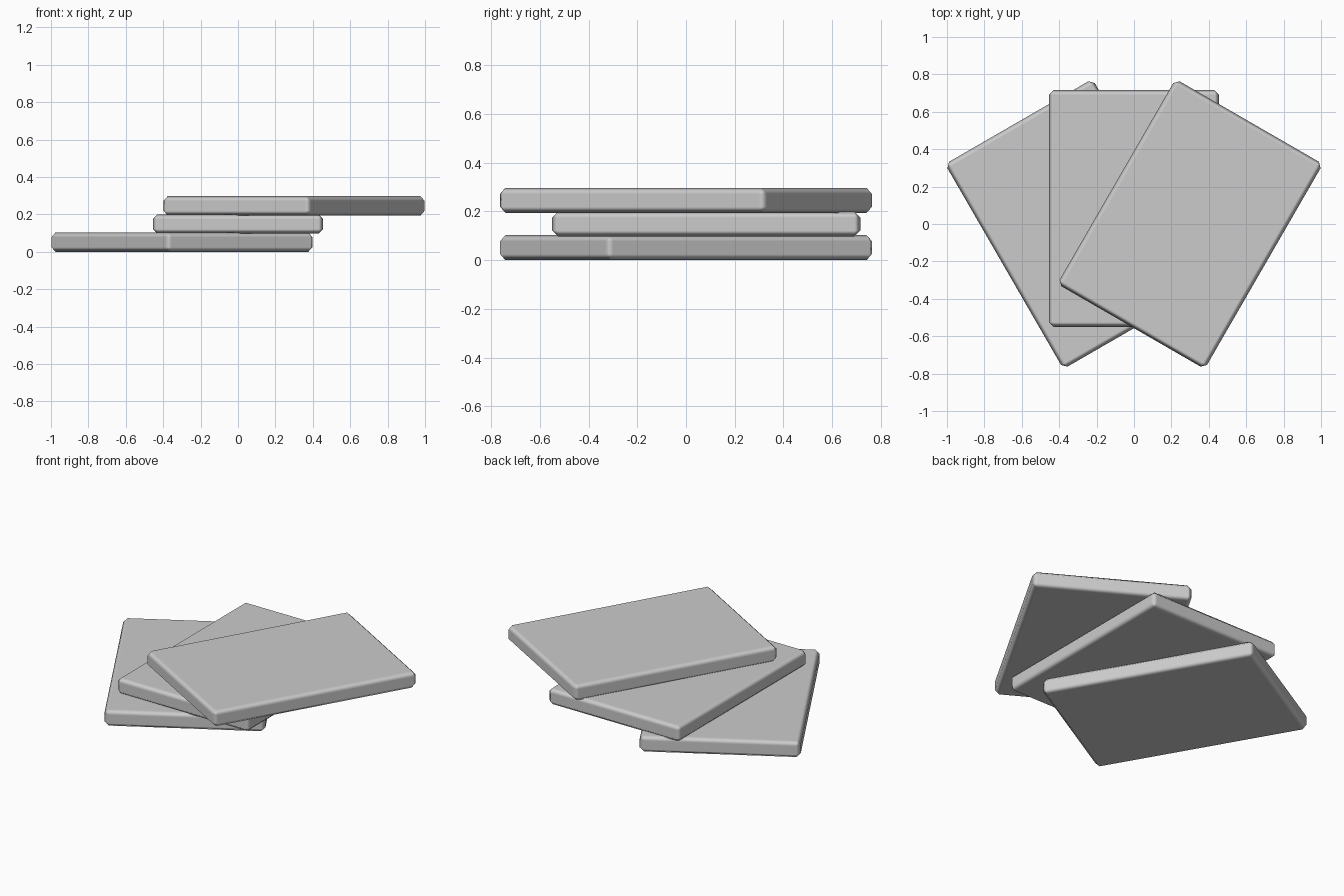
import bpy
from math import radians

if "Cube" in bpy.data.objects:
    bpy.data.objects.remove(bpy.data.objects["Cube"])

WIDTH, LENGTH, THICK = 0.91, 1.265, 0.103
STEP = 0.097   # height between neighbouring slabs
BEVEL = 0.025


def slab(name, x, y, level, angle):
    """Flat rectangular slab with chamfered, smooth-shaded edges."""
    bpy.ops.mesh.primitive_cube_add(
        size=1, location=(x, y, THICK / 2 + level * STEP),
        rotation=(0, 0, radians(angle)))
    ob = bpy.context.object
    ob.name = name
    ob.scale = (WIDTH, LENGTH, THICK)
    bpy.ops.object.transform_apply(location=False, rotation=False, scale=True)
    mod = ob.modifiers.new("edge_chamfer", 'BEVEL')
    mod.width = BEVEL
    mod.segments = 1
    mod.harden_normals = True
    bpy.ops.object.shade_smooth()
    return ob


# Three slabs fanned out from bottom to top
slab("bottom_slab", -0.30, 0.0, 0, 30)
slab("middle_slab", 0.0, 0.083, 1, 0)
slab("top_slab", 0.30, 0.0, 2, -30)
